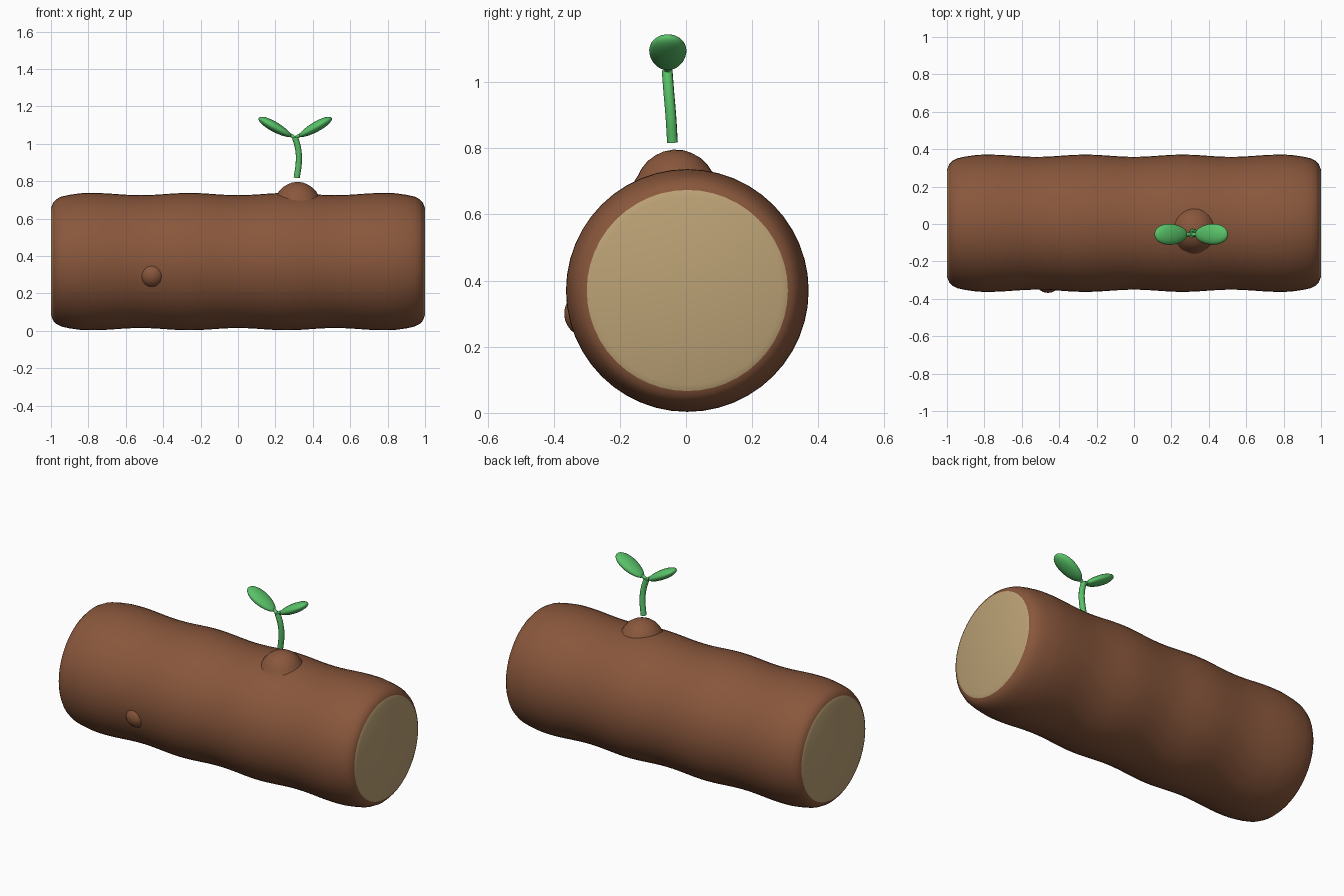
import bpy, bmesh, math
from mathutils import Vector, Matrix

cube = bpy.data.objects.get("Cube")
if cube:
    bpy.data.objects.remove(cube, do_unlink=True)


def material(name, rgb):
    m = bpy.data.materials.new(name)
    m.use_nodes = True
    m.diffuse_color = (*rgb, 1)
    m.node_tree.nodes["Principled BSDF"].inputs["Base Color"].default_value = (*rgb, 1)
    return m


bark = material("bark brown", (0.25, 0.095, 0.045))
wood = material("cut wood", (0.5, 0.36, 0.18))
green = material("leaf green", (0.1, 0.54, 0.14))


def lathe(name, profile, origin, axis, mats, sides=48, scale=(1, 1, 1)):
    """Spin (radius, height) points around an axis; zero radius closes an end."""
    bm = bmesh.new()
    rings = []
    for r, h in profile:
        count = sides if r > 0 else 1
        rings.append([bm.verts.new((r * math.cos(math.tau * i / sides),
                                    r * math.sin(math.tau * i / sides), h))
                      for i in range(count)])
    for a, b in zip(rings, rings[1:]):
        for i in range(sides):
            quad = [a[i % len(a)], a[(i + 1) % len(a)], b[(i + 1) % len(b)], b[i % len(b)]]
            bm.faces.new(list(dict.fromkeys(quad)))
    bmesh.ops.recalc_face_normals(bm, faces=bm.faces)
    turn = Vector(axis).to_track_quat('Z', 'Y').to_matrix().to_4x4()
    bm.transform(Matrix.Translation(origin) @ turn @ Matrix.Diagonal((*scale, 1)))
    mesh = bpy.data.meshes.new(name)
    bm.to_mesh(mesh)
    bm.free()
    for m in mats:
        mesh.materials.append(m)
    obj = bpy.data.objects.new(name, mesh)
    bpy.context.collection.objects.link(obj)
    smooth(obj)
    return obj


def smooth(obj):
    bpy.ops.object.select_all(action='DESELECT')
    obj.select_set(True)
    bpy.context.view_layer.objects.active = obj
    bpy.ops.object.shade_smooth_by_angle(angle=math.radians(50))


# Log: gently rippled trunk with rounded ends
def ripple(x):
    return 0.361 + 0.006 * math.cos(math.tau * (x - 0.78) / 0.52)


body = [(ripple(x), x) for x in [-0.84 + 0.04 * i for i in range(43)]]
end = [(0.357, 0.9), (0.347, 0.945), (0.333, 0.972), (0.318, 0.987), (0.304, 0.993), (0.285, 1), (0, 1)]
profile = [(r, -x) for r, x in reversed(end)] + body + end
log = lathe("log", profile, (0, 0.004, 0.37), (1, 0, 0), [bark, wood])

# Cut wood on both end discs
for p in log.data.polygons:
    if abs(p.center.x) > 0.994:
        p.material_index = 1

# Knots: bell shaped swellings on the bark
knot = [(0, 0), (0.03, -0.004), (0.055, -0.014), (0.08, -0.03), (0.1, -0.052),
        (0.112, -0.072), (0.125, -0.09), (0.15, -0.115)]
lathe("top_knot", knot, (0.318, -0.038, 0.796), (0, -0.06, 1), [bark], 32)
lathe("side_knot", knot, (-0.46, -0.368, 0.293), (0, -1, -0.1), [bark], 24, (0.55, 0.55, 0.5))


# Sprout stem and leaf stalks
def tube(name, points, radius):
    curve = bpy.data.curves.new(name, 'CURVE')
    curve.dimensions = '3D'
    curve.bevel_depth = radius
    curve.bevel_resolution = 3
    curve.use_fill_caps = True
    spline = curve.splines.new('BEZIER')
    spline.bezier_points.add(len(points) - 1)
    for bp, p in zip(spline.bezier_points, points):
        bp.co = p
        bp.handle_left_type = bp.handle_right_type = 'AUTO'
    curve.materials.append(green)
    obj = bpy.data.objects.new(name, curve)
    bpy.context.collection.objects.link(obj)
    bpy.ops.object.select_all(action='DESELECT')
    obj.select_set(True)
    bpy.context.view_layer.objects.active = obj
    bpy.ops.object.convert(target='MESH')
    smooth(bpy.context.object)


tube("stem", [(0.314, -0.041, 0.818), (0.325, -0.046, 0.9),
              (0.322, -0.052, 0.97), (0.305, -0.057, 1.035)], 0.0165)

# Leaves: flattened pods, slimmer towards the stalk
steps = 16
pod = []
for i in range(steps + 1):
    a = math.pi * i / steps
    r = 0 if i in (0, steps) else 0.056 * math.sin(a) * (1 - 0.12 * math.cos(a))
    pod.append((r, -0.1 * math.cos(a)))

for side, name in ((-1, "right"), (1, "left")):
    centre = Vector((0.306 + side * 0.108, -0.055, 1.089))
    axis = Vector((side * 0.87, 0, 0.49))
    leaf = lathe(name + "_leaf", pod, (0, 0, 0), (0, 0, 1), [green], 24, (0.48, 1, 1))
    leaf.data.transform(Matrix.Translation(centre)
                        @ Matrix.Rotation(side * math.atan2(0.87, 0.49), 4, 'Y'))
    tube(name + "_stalk", [(0.305, -0.057, 1.025), (0.306 + side * 0.012, -0.056, 1.038),
                           centre - axis * 0.08], 0.01)
